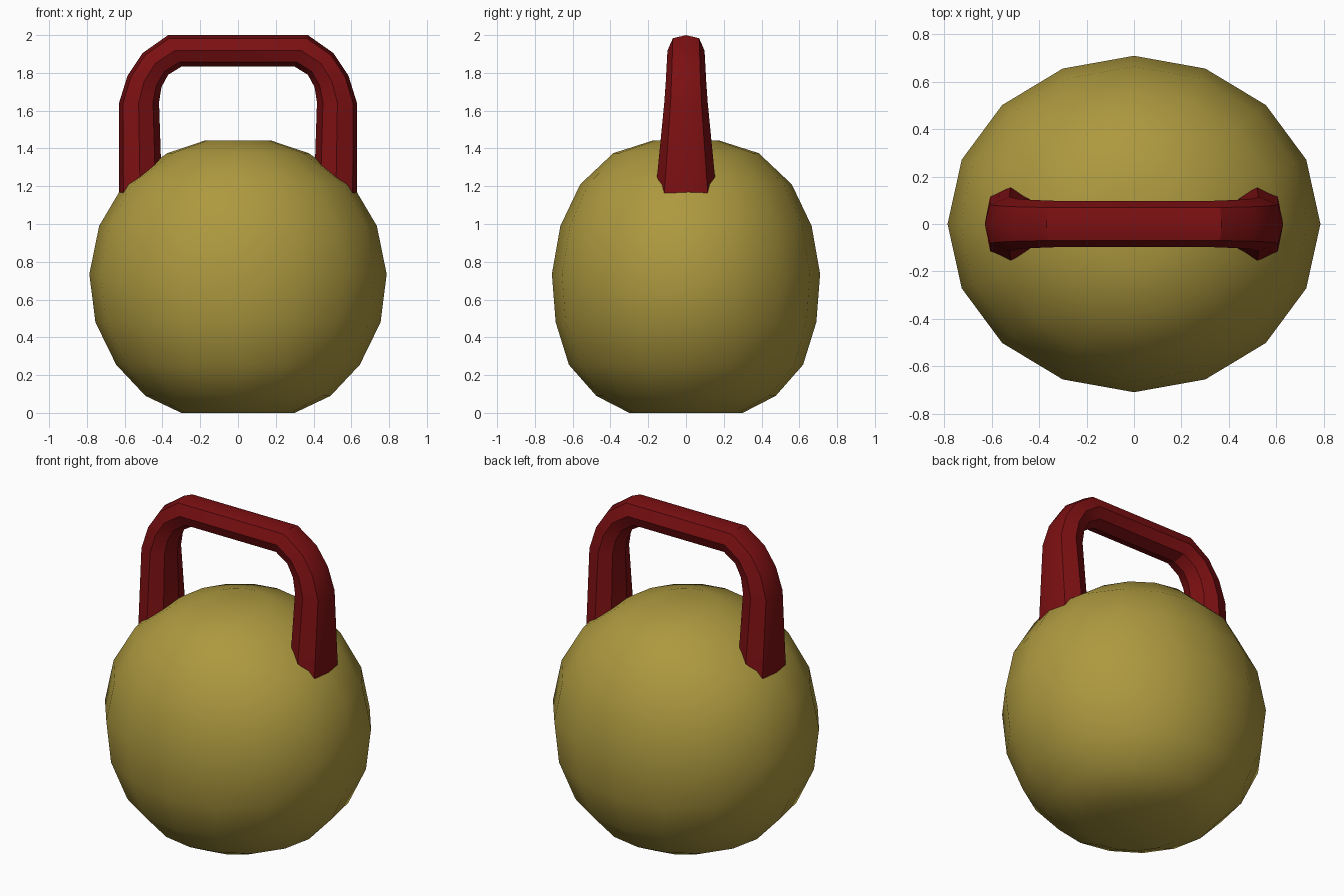
import bpy, bmesh
from math import sin, cos, pi, radians

if "Cube" in bpy.data.objects:
    bpy.data.objects.remove(bpy.data.objects["Cube"])


def loft(name, rings, color):
    """Skin a list of vertex rings, cap both ends, smooth by angle."""
    bm = bmesh.new()
    loops = [[bm.verts.new(p) for p in ring] for ring in rings]
    n = len(loops[0])
    for a, b in zip(loops, loops[1:]):
        for i in range(n):
            j = (i + 1) % n
            bm.faces.new((a[i], a[j], b[j], b[i]))
    bm.faces.new(loops[0])
    bm.faces.new(loops[-1])
    bmesh.ops.recalc_face_normals(bm, faces=bm.faces)
    mesh = bpy.data.meshes.new(name)
    bm.to_mesh(mesh)
    bm.free()
    mat = bpy.data.materials.new(name + "_paint")
    mat.diffuse_color = (*color, 1)
    mat.use_nodes = True
    mat.node_tree.nodes["Principled BSDF"].inputs["Base Color"].default_value = mat.diffuse_color
    mesh.materials.append(mat)
    ob = bpy.data.objects.new(name, mesh)
    bpy.context.collection.objects.link(ob)
    bpy.ops.object.select_all(action='DESELECT')
    ob.select_set(True)
    bpy.context.view_layer.objects.active = ob
    bpy.ops.object.shade_smooth_by_angle(angle=radians(30))
    return ob


# Weight body: 16-sided oval rings as (x radius, y radius, height)
profile = [(.30, .30, 0), (.49, .475, .09), (.645, .62, .255), (.755, .69, .48),
           (.787, .71, .735), (.735, .665, .99), (.605, .56, 1.21),
           (.375, .385, 1.375), (.175, .175, 1.442)]
body = [[(rx * cos(k * pi / 8), ry * sin(k * pi / 8), z) for k in range(16)]
        for rx, ry, z in profile]
loft("weight_body", body, (.42, .32, .05))

# Handle: octagonal section swept along an arch, feet sunk into the body
# Stations: outer x, outer z, inner x, inner z, half thickness in y
stations = [(.63, 1.10, .40, 1.10, .168), (.63, 1.64, .418, 1.645, .115),
            (.585, 1.785, .405, 1.725, .107), (.505, 1.905, .37, 1.79, .102),
            (.37, 2.0, .30, 1.833, .098)]
half = [(0, 0), (.10, .71), (.49, 1), (.85, .71), (1, 0)]
section = half + [(t, -s) for t, s in half[-2:0:-1]]


def handle_ring(side, ox, oz, ix, iz, w):
    return [(side * (ox + (ix - ox) * t), w * s, oz + (iz - oz) * t) for t, s in section]


arch = [handle_ring(1, *s) for s in stations]
arch += [handle_ring(-1, *s) for s in reversed(stations)]
loft("handle", arch, (.2, .005, .006))
